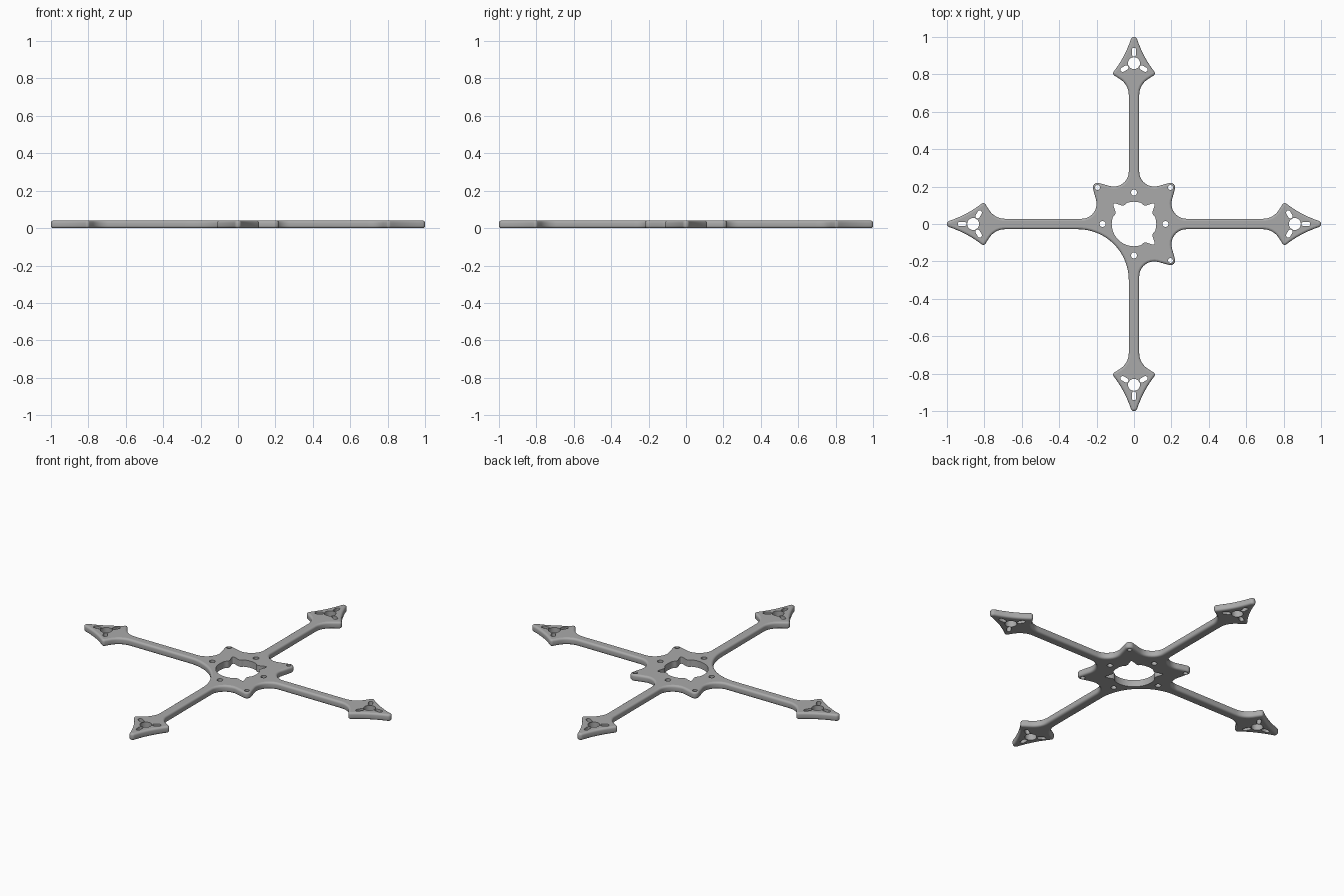
import bpy, bmesh, math
from mathutils import Vector, Matrix

cube = bpy.data.objects.get("Cube")
if cube:
    bpy.data.objects.remove(cube, do_unlink=True)

THICK, FILLET, HALF_W = 0.04, 0.012, 0.028


def arc(cx, cy, r, a0, a1, n=10):
    angles = [math.radians(a0 + (a1 - a0) * i / n) for i in range(n + 1)]
    return [Vector((cx + r * math.cos(a), cy + r * math.sin(a))) for a in angles]


def bezier(a, b, c, n=8):
    a, b, c = Vector(a), Vector(b), Vector(c)
    ts = [i / n for i in range(1, n)]
    return [a * (1 - t) ** 2 + b * 2 * t * (1 - t) + c * t * t for t in ts]


def rotate(points, degrees):
    m = Matrix.Rotation(math.radians(degrees), 2)
    return [m @ p for p in points]


# Half of one arm, from the quadrant diagonal out to the tip
post = arc(0.195, 0.195, 0.025, 45, -14) + arc(0.28, 0.28 - 0.172, 0.08, 166, 270)
sweep = arc(0.3, 0.3, 0.3 - HALF_W, 225, 270, 14)
head = (arc(0.69, 0.1 + HALF_W, 0.1, -90, -32)
        + arc(0.806, 0.098, 0.014, 148, 49, 8)
        + bezier((0.815, 0.109), (0.885, 0.052), (0.988, 0.0165))
        + arc(0.982, 0, 0.018, 70, 0, 6))

# Whole outline, clockwise; only one quadrant has no mounting post
outline = []
for angle in (0, 270, 180, 90):
    upper = (sweep if angle == 180 else post) + head
    lower = (sweep if angle == 270 else post) + head
    mirrored = [Vector((p.x, -p.y)) for p in reversed(lower)]
    outline += rotate(upper + mirrored[1:-1], angle)

# Central opening with three small lobes
opening = []
for deg in range(0, 360, 3):
    r = 0.119
    for lobe in (45, 135, 315):
        d = min(abs(deg - lobe), 360 - abs(deg - lobe))
        r += 0.036 * math.exp(-(d / 7) ** 2) - 0.006 * math.exp(-((d - 17) / 6) ** 2)
    a = math.radians(deg)
    opening.append(Vector((r * math.cos(a), r * math.sin(a))))
holes = [opening]

# Post holes, hub screw holes and motor mount holes
for angle in (45, 135, 315):
    holes.append(rotate(arc(0.276, 0, 0.013, 0, 360, 16)[:-1], angle))
for angle in (0, 90, 180, 270):
    holes.append(rotate(arc(0.168, 0, 0.016, 0, 360, 16)[:-1], angle))
    holes.append(rotate(arc(0.86, 0, 0.032, 0, 360, 24)[:-1], angle))
    for spoke in (0, 120, 240):
        slot = arc(0.07, 0, 0.012, -90, 90, 8) + arc(0.047, 0, 0.012, 90, 270, 8)
        slot = [p + Vector((0.86, 0)) for p in rotate(slot, spoke)]
        holes.append(rotate(slot, angle))


def inset(points, dist):
    result = []
    for i, p in enumerate(points):
        t = (points[(i + 1) % len(points)] - points[i - 1]).normalized()
        result.append(p + Vector((t.y, -t.x)) * dist)
    return result


bm = bmesh.new()


def ring(points, z):
    return [bm.verts.new((p.x, p.y, z)) for p in points]


def loop_edges(verts):
    pairs = zip(verts, verts[1:] + verts[:1])
    return [bm.edges.get(p) or bm.edges.new(p) for p in pairs]


def bridge(a, b):
    for i in range(len(a)):
        bm.faces.new((a[i - 1], a[i], b[i], b[i - 1])).smooth = True


# Drop coincident neighbours so the rings stay clean
outline = [p for i, p in enumerate(outline) if (p - outline[i - 1]).length > 0.0005]

# Rounded outer rim
steps = [math.radians(22.5 * i) for i in range(5)]
quarter = [(FILLET * (1 - math.sin(a)), FILLET * (1 - math.cos(a))) for a in steps]
profile = quarter + [(d, THICK - z) for d, z in reversed(quarter)]
rings = [ring(inset(outline, d), z) for d, z in profile]
for a, b in zip(rings, rings[1:]):
    bridge(a, b)

# Hole walls
bottom_edges, top_edges = loop_edges(rings[0]), loop_edges(rings[-1])
for hole in holes:
    low, high = ring(hole, 0), ring(hole, THICK)
    bridge(low, high)
    bottom_edges += loop_edges(low)
    top_edges += loop_edges(high)

# Flat faces on both sides
for edges in (bottom_edges, top_edges):
    filled = bmesh.ops.triangle_fill(bm, use_beauty=True, use_dissolve=False, edges=edges)
    for item in filled["geom"]:
        if isinstance(item, bmesh.types.BMFace):
            item.smooth = False
    for edge in edges:
        edge.smooth = False
bmesh.ops.recalc_face_normals(bm, faces=bm.faces)

mesh = bpy.data.meshes.new("frame_plate")
bm.to_mesh(mesh)
bm.free()
frame = bpy.data.objects.new("frame_plate", mesh)
bpy.context.collection.objects.link(frame)

grey = bpy.data.materials.new("plain_grey")
grey.use_nodes = True
colour = (0.4, 0.4, 0.4, 1)
grey.diffuse_color = colour
grey.node_tree.nodes["Principled BSDF"].inputs["Base Color"].default_value = colour
mesh.materials.append(grey)
